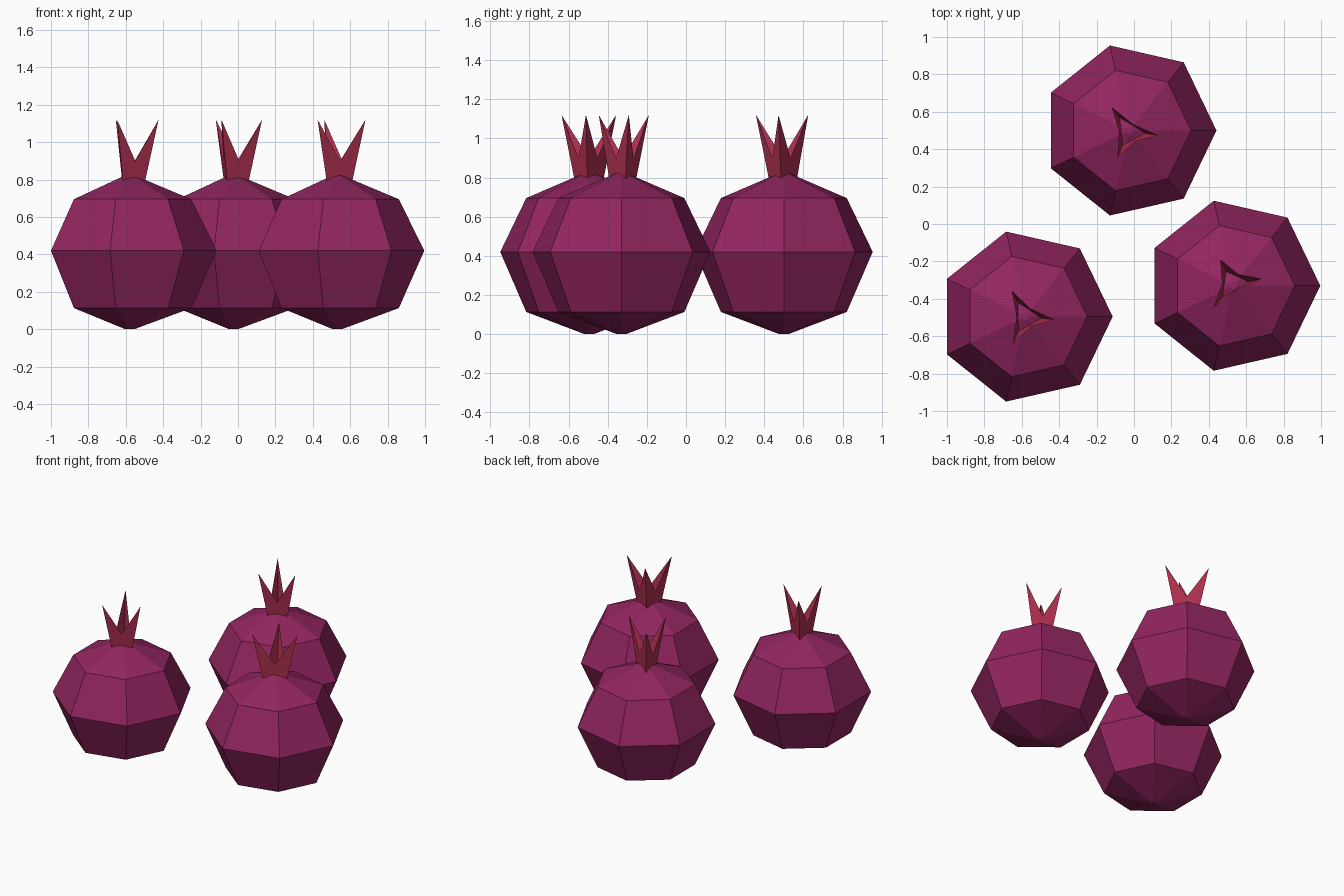
import bpy, bmesh
from math import cos, sin, radians, tau
from mathutils import Vector

cube = bpy.data.objects.get("Cube")
if cube:
    bpy.data.objects.remove(cube)


def make_material(name, colour):
    mat = bpy.data.materials.new(name)
    mat.use_nodes = True
    mat.diffuse_color = colour
    mat.node_tree.nodes["Principled BSDF"].inputs["Base Color"].default_value = colour
    return mat


def make_object(name, bm, mat, location):
    mesh = bpy.data.meshes.new(name)
    bm.to_mesh(mesh)
    bm.free()
    mesh.materials.append(mat)
    obj = bpy.data.objects.new(name, mesh)
    obj.location = location
    bpy.context.collection.objects.link(obj)
    return obj


rind = make_material("purple rind", (0.288, 0.019, 0.117, 1))
calyx = make_material("crimson crown", (0.44, 0.03, 0.08, 1))

SIDES = 7
# radius and height of each ring of the fruit, bottom to top
PROFILE = [(0.025, 0), (0.33, 0.113), (0.466, 0.42), (0.33, 0.695), (0.02, 0.825)]


def fruit_body(name, location):
    bm = bmesh.new()
    rings = [[bm.verts.new((r * cos(tau * i / SIDES), r * sin(tau * i / SIDES), z))
              for i in range(SIDES)] for r, z in PROFILE]
    for low, high in zip(rings, rings[1:]):
        for i in range(SIDES):
            j = (i + 1) % SIDES
            bm.faces.new((low[i], low[j], high[j], high[i]))
    bm.faces.new(rings[0][::-1])
    bm.faces.new(rings[-1])
    return make_object(name, bm, rind, location)


def fruit_crown(name, location, angles):
    """Open three-sided cup whose walls are notched into three spikes."""
    bm = bmesh.new()
    dirs = [Vector((cos(radians(a)), sin(radians(a)), 0)) for a in angles]
    up = Vector((0, 0, 1))
    base = [bm.verts.new(d * 0.082 + up * 0.785) for d in dirs]
    tips = [bm.verts.new(d * 0.156 + up * 1.12) for d in dirs]
    for i in range(3):
        j = (i + 1) % 3
        middle = (dirs[i] + dirs[j]) / 2
        foot = bm.verts.new(middle * 0.082 + up * 0.785)
        notch = bm.verts.new(middle * 0.107 + up * 0.9)
        bm.faces.new((base[i], foot, notch, tips[i]))
        bm.faces.new((foot, base[j], tips[j], notch))
    return make_object(name, bm, calyx, location)


# each fruit: name, position, directions of its crown spikes
FRUITS = [
    ("back", (-0.025, 0.5, 0), (-10, 127, 246)),
    ("right", (-0.58, -0.495, 0), (-6, 118, 245)),
    ("left", (0.53, -0.33, 0), (14, 116, 228)),
]
for side, place, spikes in FRUITS:
    fruit_body(side + "_fruit", place)
    fruit_crown(side + "_crown", place, spikes)
